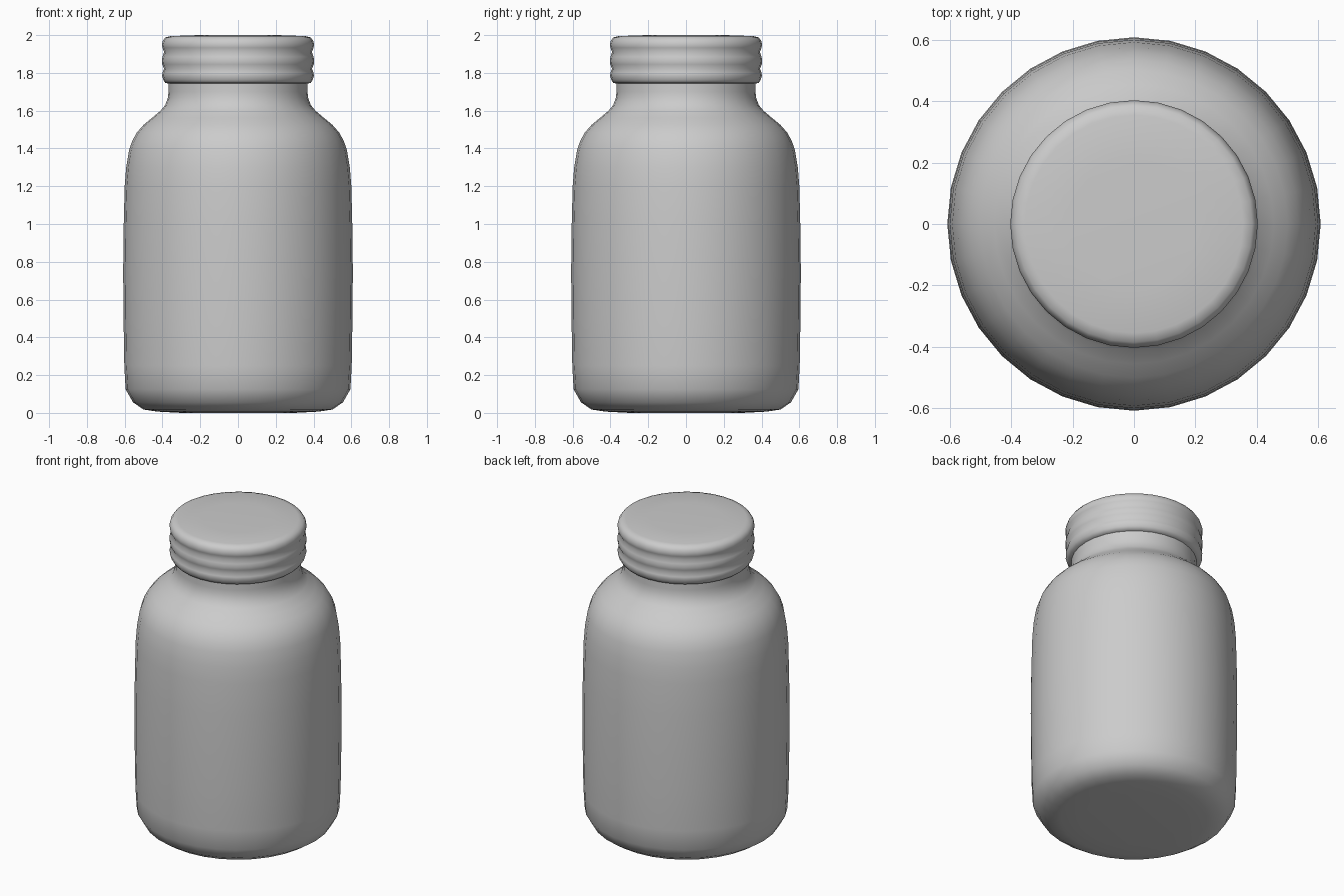
import bpy, bmesh, math

if "Cube" in bpy.data.objects:
    bpy.data.objects.remove(bpy.data.objects["Cube"])

SIDES = 32


def lathe(name, profile):
    """Revolve (radius, height) points about z and cap both ends."""
    bm = bmesh.new()
    rings = []
    for r, z in profile:
        rings.append([bm.verts.new((r * math.cos(2 * math.pi * i / SIDES),
                                    r * math.sin(2 * math.pi * i / SIDES), z))
                      for i in range(SIDES)])
    for a, b in zip(rings, rings[1:]):
        for i in range(SIDES):
            j = (i + 1) % SIDES
            bm.faces.new((a[i], a[j], b[j], b[i]))
    bm.faces.new(rings[0][::-1])
    bm.faces.new(rings[-1])
    bmesh.ops.recalc_face_normals(bm, faces=bm.faces)
    mesh = bpy.data.meshes.new(name)
    bm.to_mesh(mesh)
    bm.free()
    obj = bpy.data.objects.new(name, mesh)
    bpy.context.collection.objects.link(obj)
    bpy.ops.object.select_all(action='DESELECT')
    obj.select_set(True)
    bpy.context.view_layer.objects.active = obj
    bpy.ops.object.shade_smooth_by_angle(angle=math.radians(60))
    return obj


# Jar body: rounded base, slightly bulging wall, shoulder and neck
lathe("jar_body", [
    (0.30, 0.0), (0.43, 0.007), (0.50, 0.018), (0.555, 0.055), (0.595, 0.125),
    (0.602, 0.25), (0.606, 0.5), (0.608, 0.75), (0.605, 1.0), (0.60, 1.2),
    (0.592, 1.30), (0.577, 1.39), (0.56, 1.44), (0.535, 1.485), (0.50, 1.525),
    (0.455, 1.562), (0.41, 1.60), (0.385, 1.63), (0.371, 1.67), (0.368, 1.70),
    (0.368, 1.76),
])

# Screw lid: flat top with two rounded grooves around the side
lathe("screw_lid", [
    (0.36, 1.742), (0.385, 1.747), (0.395, 1.762), (0.402, 1.785),
    (0.400, 1.80), (0.392, 1.822), (0.401, 1.845), (0.403, 1.865),
    (0.400, 1.885), (0.391, 1.91), (0.400, 1.933), (0.403, 1.95),
    (0.398, 1.97), (0.385, 1.988), (0.355, 1.995), (0.21, 2.0),
])
